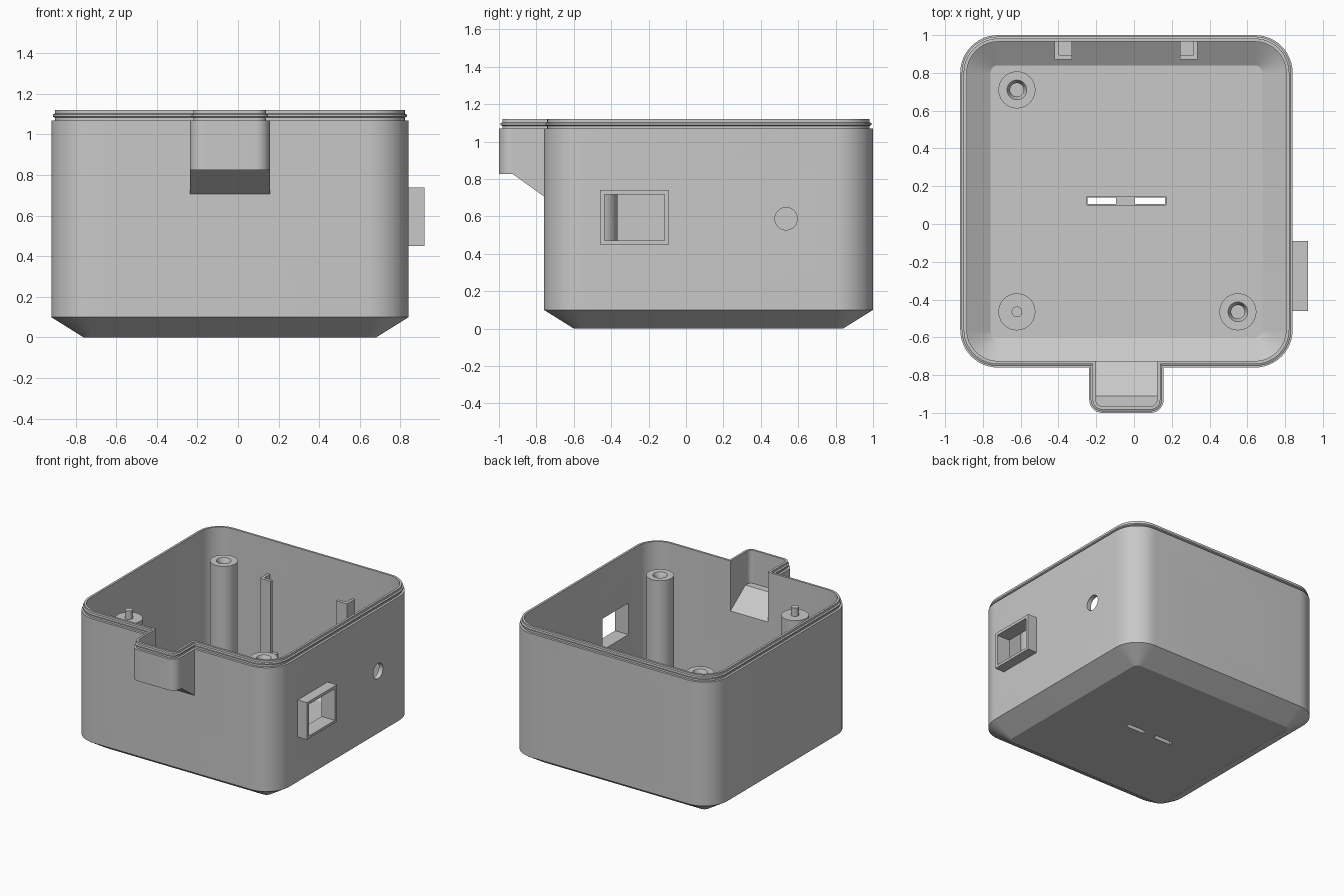
import bpy, bmesh, math
from mathutils import Vector

if "Cube" in bpy.data.objects:
    bpy.data.objects.remove(bpy.data.objects["Cube"], do_unlink=True)

grey = bpy.data.materials.new("light_grey_plastic")
grey.use_nodes = True
COLOUR = (0.58, 0.58, 0.58, 1)
grey.diffuse_color = COLOUR
grey.node_tree.nodes["Principled BSDF"].inputs["Base Color"].default_value = COLOUR


def rings_to_object(name, rings):
    """Skin a stack of equal-length point rings into a closed solid."""
    bm = bmesh.new()
    rows = [[bm.verts.new(p) for p in ring] for ring in rings]
    n = len(rows[0])
    for a, b in zip(rows, rows[1:]):
        for i in range(n):
            j = (i + 1) % n
            bm.faces.new((a[i], a[j], b[j], b[i]))
    bm.faces.new(rows[0])
    bm.faces.new(rows[-1])
    bmesh.ops.recalc_face_normals(bm, faces=bm.faces)
    mesh = bpy.data.meshes.new(name)
    bm.to_mesh(mesh)
    bm.free()
    mesh.materials.append(grey)
    obj = bpy.data.objects.new(name, mesh)
    bpy.context.collection.objects.link(obj)
    return obj


def rounded_rect(x0, x1, y0, y1, r, inset=0, steps=12):
    rr = max(r - inset, 0.01)
    x0, x1, y0, y1 = x0 + inset, x1 - inset, y0 + inset, y1 - inset
    centres = [(x1 - rr, y1 - rr), (x0 + rr, y1 - rr), (x0 + rr, y0 + rr), (x1 - rr, y0 + rr)]
    pts = []
    for k, (cx, cy) in enumerate(centres):
        for i in range(steps + 1):
            a = math.pi / 2 * (k + i / steps)
            pts.append((cx + rr * math.cos(a), cy + rr * math.sin(a)))
    return pts


def loft(name, rect, r, layers):
    """Rounded rectangle stacked in z; layers are (z, inset)."""
    return rings_to_object(name, [[(x, y, z) for x, y in rounded_rect(*rect, r, inset)]
                                  for z, inset in layers])


def prism(name, profile, x0, x1):
    """A y-z profile extruded along x."""
    return rings_to_object(name, [[(x, y, z) for y, z in profile] for x in (x0, x1)])


def box(name, x0, x1, y0, y1, z0, z1):
    return prism(name, [(y0, z0), (y1, z0), (y1, z1), (y0, z1)], x0, x1)


def turned(name, x, y, profile, n=40):
    """Circular part from (radius, z) steps."""
    return rings_to_object(name, [[(x + r * math.cos(2 * math.pi * i / n),
                                    y + r * math.sin(2 * math.pi * i / n), z)
                                   for i in range(n)] for r, z in profile])


def boolean(target, tool, operation):
    mod = target.modifiers.new("bool", "BOOLEAN")
    mod.operation, mod.solver, mod.object = operation, "EXACT", tool
    bpy.context.view_layer.objects.active = target
    bpy.ops.object.modifier_apply(modifier=mod.name)
    bpy.data.objects.remove(tool, do_unlink=True)


def cut(target, tool):
    boolean(target, tool, "DIFFERENCE")


def smooth(obj):
    bpy.ops.object.select_all(action="DESELECT")
    obj.select_set(True)
    bpy.context.view_layer.objects.active = obj
    bpy.ops.object.shade_smooth_by_angle(angle=math.radians(28))


BODY = (-0.92, 0.84, -0.76, 1.0)
SPOUT = (-0.237, 0.157, -1.0, -0.5)
WALL = 0.035
LIP = [(1.07, 0), (1.07, 0.018), (1.083, 0.018), (1.088, 0.008),
       (1.098, 0.008), (1.103, 0.018), (1.12, 0.018)]

# Shell: chamfered tub with a beaded lip
shell = loft("shell", BODY, 0.2, [(0, 0.16), (0.1, 0)] + LIP)

# Front channel with a sloped underside
channel = loft("channel", SPOUT, 0.07, [(0.5, 0)] + LIP)
cut(channel, prism("slope_cutter", [(-1.1, 0.4), (-0.7, 0.4), (-0.7, 0.664),
                                    (-0.925, 0.825), (-1.1, 0.825)], -0.5, 0.5))
boolean(shell, channel, "UNION")

# Side connector frame
boolean(shell, box("side_frame", 0.82, 0.92, -0.46, -0.09, 0.45, 0.74), "UNION")

# Hollow interior
cut(shell, loft("cavity", BODY, 0.2, [(0.04, 0.16), (0.12, WALL), (1.3, WALL)]))
hollow = loft("channel_cavity", SPOUT, 0.07, [(0.6, WALL), (1.3, WALL)])
cut(hollow, prism("slope_cutter", [(-1.1, 0.5), (-0.4, 0.5), (-0.4, 0.71), (-0.7, 0.71),
                                   (-0.91, 0.86), (-1.1, 0.86)], -0.5, 0.5))
cut(shell, hollow)

# Side socket opening and round hole
cut(shell, box("socket_cutter", 0.7, 1.0, -0.437, -0.115, 0.47, 0.717))
hole = turned("hole_cutter", 0, 0, [(0.06, 0.7), (0.06, 1.0)])
for v in hole.data.vertices:
    v.co = Vector((v.co.z, v.co.x + 0.535, v.co.y + 0.587))
cut(shell, hole)

# Back window
window = loft("window_cutter", (-0.36, 0.28, 0.28, 0.67), 0.05, [(0.9, 0), (1.1, 0)])
for v in window.data.vertices:
    v.co = Vector((v.co.x, v.co.z, v.co.y))
cut(shell, window)

# Floor strap slot with a thin middle bridge
cut(shell, box("slot_recess", -0.25, 0.17, 0.1, 0.145, 0.02, 0.1))
for x0, x1 in ((-0.245, -0.095), (0.005, 0.165)):
    cut(shell, box("slot_cutter", x0, x1, 0.105, 0.14, -0.1, 0.1))
smooth(shell)

# Screw posts with countersunk blind holes, and one post with a pin
FLOOR, POST = 0.03, 0.995
for name, x, y in (("back_post", -0.62, 0.71), ("front_post", 0.55, -0.465)):
    smooth(turned(name, x, y, [(0.098, FLOOR), (0.098, POST), (0.052, POST),
                               (0.036, POST - 0.03), (0.036, 0.7)]))
smooth(turned("pin_post", -0.62, -0.465, [(0.098, FLOOR), (0.098, POST), (0.028, POST),
                                          (0.028, 1.06)]))

# Board guide rails either side of the window
MID, TOP = -0.042, 0.85
for side, label in ((-1, "right"), (1, "left")):
    inner, outer = MID + side * 0.285, MID + side * 0.378
    foot = [(0.87, 0.05), (0.98, 0.1)]
    prism(label + "_rail_base", foot + [(0.98, 0.25), (0.87, 0.25)], inner, outer)
    box(label + "_rail_front", inner, outer, 0.87, 0.895, 0.25, TOP)
    box(label + "_rail_side", outer - side * 0.022, outer, 0.895, 0.98, 0.25, TOP)
